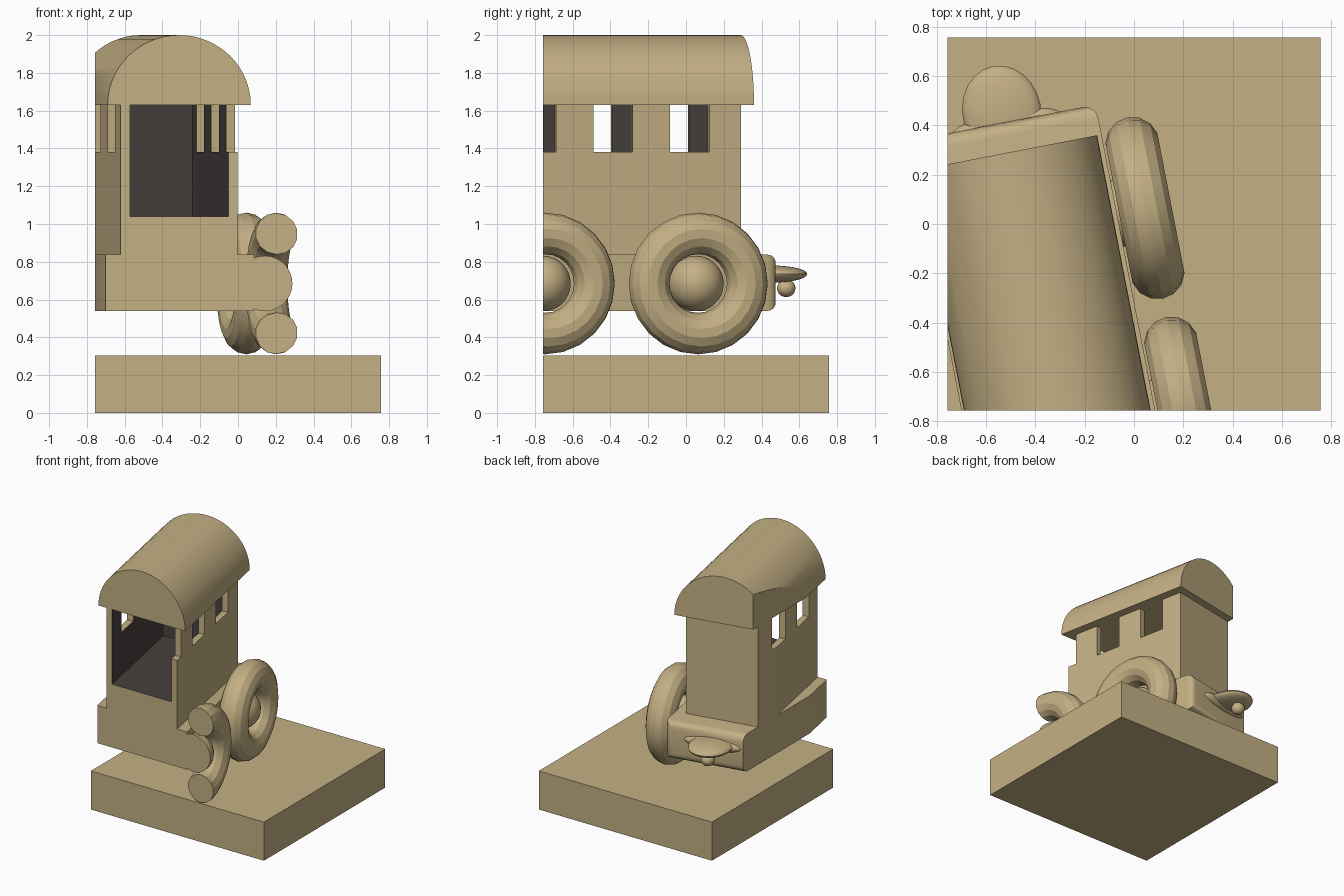
import bpy, bmesh, math
from mathutils import Matrix, Vector

if "Cube" in bpy.data.objects:
    bpy.data.objects.remove(bpy.data.objects["Cube"])

E = 0.757                                   # half width of the square base
TURN = Matrix.Rotation(math.radians(11), 4, 'Z')   # carriage stands turned on the base
MID, WZ = -0.45, 0.685                      # carriage centre line, axle height


def material(name, rgb):
    m = bpy.data.materials.new(name)
    m.diffuse_color = (*rgb, 1)
    m.use_nodes = True
    m.node_tree.nodes["Principled BSDF"].inputs["Base Color"].default_value = m.diffuse_color
    return m


TAN = material("sand tan", (0.55, 0.434, 0.231))
DARK = material("dark interior", (0.061, 0.051, 0.048))


def finish(bm, name, turn=True, index=0):
    bmesh.ops.recalc_face_normals(bm, faces=bm.faces[:])
    for f in bm.faces:
        f.material_index = index
    me = bpy.data.meshes.new(name)
    bm.to_mesh(me)
    bm.free()
    if turn:
        me.transform(TURN)
    me.materials.append(TAN)
    me.materials.append(DARK)
    ob = bpy.data.objects.new(name, me)
    bpy.context.collection.objects.link(ob)
    return ob


def box_bm(lo, hi):
    bm = bmesh.new()
    lo, hi = Vector(lo), Vector(hi)
    bmesh.ops.create_cube(bm, size=1, matrix=Matrix.Translation((lo + hi) / 2) @ Matrix.Diagonal((*(hi - lo), 1)))
    return bm


def box(name, lo, hi, turn=True, index=0):
    return finish(box_bm(lo, hi), name, turn, index)


def ball(name, loc, radii, seg=24, rings=14):
    bm = bmesh.new()
    bmesh.ops.create_uvsphere(bm, u_segments=seg, v_segments=rings, radius=1,
                              matrix=Matrix.Translation(loc) @ Matrix.Diagonal((*radii, 1)))
    return finish(bm, name)


def boolean(ob, cutter, op):
    m = ob.modifiers.new("cut", 'BOOLEAN')
    m.operation, m.object, m.solver = op, cutter, 'EXACT'
    with bpy.context.temp_override(object=ob, active_object=ob, selected_objects=[ob]):
        bpy.ops.object.modifier_apply(modifier=m.name)


def smooth(ob, angle):
    bpy.ops.object.select_all(action='DESELECT')
    ob.select_set(True)
    bpy.context.view_layer.objects.active = ob
    bpy.ops.object.shade_smooth_by_angle(angle=math.radians(angle))


# square base
box("base", (-E, -E, 0), (E, E, 0.305), turn=False)

parts = []
cutters = []

# cabin: hollow box with dark inside and a row of open windows
cabin = box("cabin", (MID - 0.304, -1.6, 0.80), (MID + 0.304, 0.324, 1.635))
room = box("room_cutter", (MID - 0.255, -1.8, 1.04), (MID + 0.255, 0.26, 1.9), index=1)
boolean(cabin, room, 'DIFFERENCE')
cutters.append(room)
for i in range(3):
    v = -0.058 - 0.413 * i
    win = box("window_cutter", (MID - 0.6, v, 1.38), (MID + 0.6, v + 0.212, 1.9))
    boolean(cabin, win, 'DIFFERENCE')
    cutters.append(win)
parts.append((cabin, 0))

# roof: half cylinder
bm = bmesh.new()
N = 28
arc = [bm.verts.new((MID + 0.372 * math.cos(math.pi * i / N), 0.382,
                     1.63 + 0.37 * math.sin(math.pi * i / N))) for i in range(N + 1)]
face = bm.faces.new(arc)
ext = bmesh.ops.extrude_face_region(bm, geom=[face], use_keep_orig=True)
bmesh.ops.translate(bm, vec=(0, -2, 0), verts=[e for e in ext["geom"] if isinstance(e, bmesh.types.BMVert)])
parts.append((finish(bm, "roof"), 30))

# chassis with a rounded back end
bm = box_bm((-0.832, -1.6, 0.54), (-0.06, 0.505, 0.838))
back = [e for e in bm.edges if all(v.co.y > 0.4 for v in e.verts)]
bmesh.ops.bevel(bm, geom=back, offset=0.055, segments=4, profile=0.5, affect='EDGES')
parts.append((finish(bm, "chassis"), 40))

# wheels: round tyre, hub and axle
for k, v in enumerate((0.055, -0.77)):
    c = Vector((0.056, v, WZ))
    bm = bmesh.new()
    A, B = 24, 14
    ring = []
    for i in range(A):
        a = 2 * math.pi * i / A
        ring.append([])
        for j in range(B):
            b = 2 * math.pi * j / B
            r = 0.265 + 0.11 * math.cos(b)
            ring[i].append(bm.verts.new(c + Vector((0.11 * math.sin(b), r * math.cos(a), r * math.sin(a)))))
    for i in range(A):
        for j in range(B):
            n, m = (i + 1) % A, (j + 1) % B
            bm.faces.new((ring[i][j], ring[n][j], ring[n][m], ring[i][m]))
    parts.append((finish(bm, f"tyre_{k + 1}"), 20))
    parts.append((ball(f"hub_{k + 1}", (-0.005, v, WZ), (0.147, 0.147, 0.147)), 40))

# coupling at the back: flat rounded tongue, its root and a small knob below
parts.append((ball("coupling_tongue", (MID + 0.01, 0.55, 0.735), (0.16, 0.188, 0.045)), 40))
parts.append((ball("coupling_root", (MID + 0.02, 0.49, 0.725), (0.23, 0.06, 0.05)), 40))
parts.append((ball("coupling_knob", (MID, 0.628, 0.66), (0.05, 0.05, 0.047), 16, 10), 40))

# trim everything to the base outline
clip = box("clip", (-E, -E, 0.1), (E, E, 2.5), turn=False)
cutters.append(clip)
for ob, angle in parts:
    boolean(ob, clip, 'INTERSECT')
    if angle:
        smooth(ob, angle)

for c in cutters:
    bpy.data.objects.remove(c, do_unlink=True)
